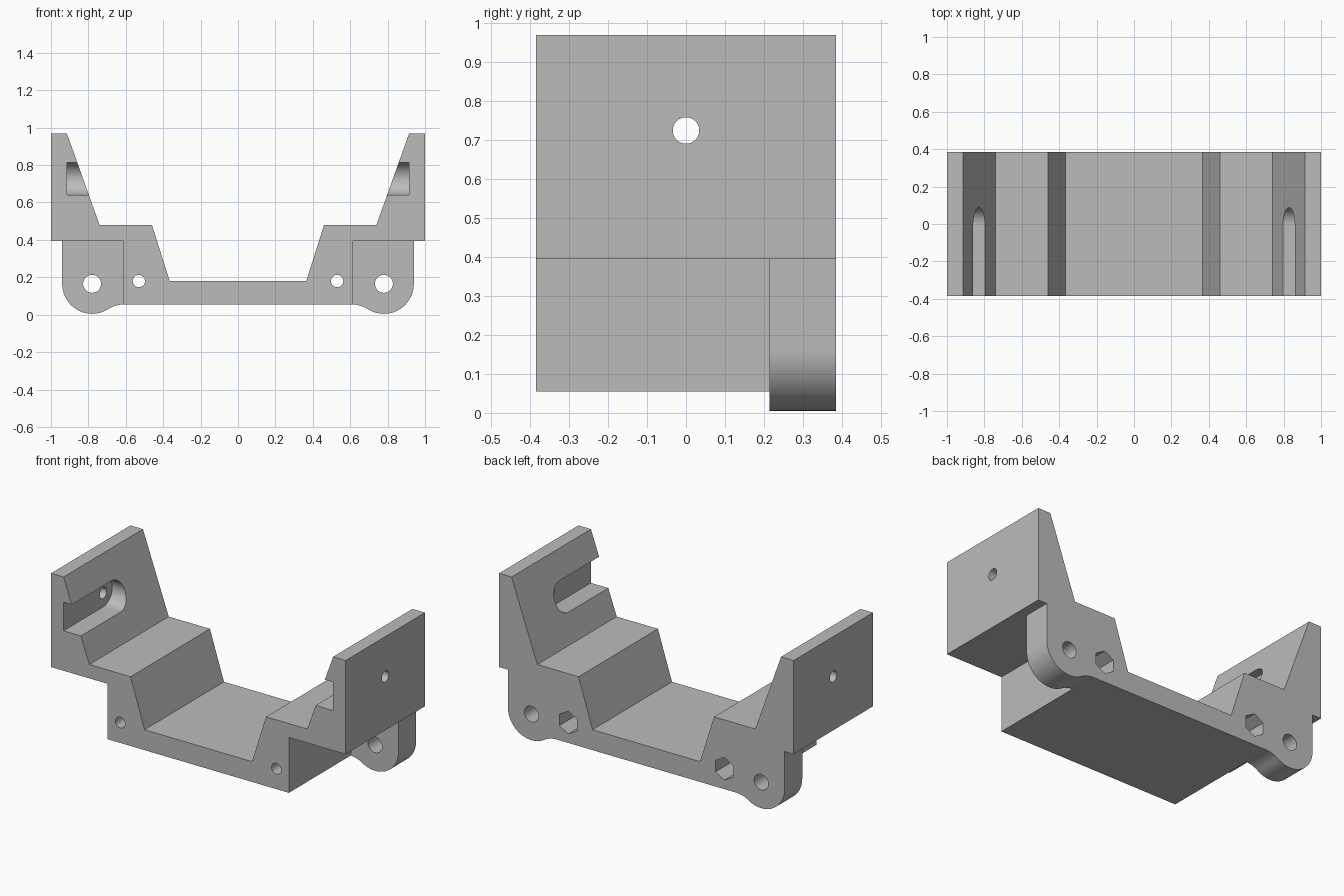
import bpy, bmesh, math

if "Cube" in bpy.data.objects:
    bpy.data.objects.remove(bpy.data.objects["Cube"])

Y0, Y1, EAR_Y = -0.385, 0.385, 0.215

grey = bpy.data.materials.new("light grey")
grey.diffuse_color = (0.5, 0.5, 0.5, 1)
grey.use_nodes = True
grey.node_tree.nodes["Principled BSDF"].inputs["Base Color"].default_value = grey.diffuse_color


def prism(name, points, a, b, axis="y"):
    """Extrude a closed 2D outline from a to b along y (points are x,z) or x (points are y,z)."""
    def place(p, t):
        return (p[0], t, p[1]) if axis == "y" else (t, p[0], p[1])
    bm = bmesh.new()
    near = [bm.verts.new(place(p, a)) for p in points]
    far = [bm.verts.new(place(p, b)) for p in points]
    bm.faces.new(near)
    bm.faces.new(far[::-1])
    n = len(points)
    for i in range(n):
        j = (i + 1) % n
        bm.faces.new((near[j], near[i], far[i], far[j]))
    bmesh.ops.recalc_face_normals(bm, faces=bm.faces)
    mesh = bpy.data.meshes.new(name)
    bm.to_mesh(mesh)
    bm.free()
    mesh.materials.append(grey)
    ob = bpy.data.objects.new(name, mesh)
    bpy.context.collection.objects.link(ob)
    return ob


def arc(cx, cz, r, start, end, n):
    angles = [math.radians(start + (end - start) * i / n) for i in range(n + 1)]
    return [(cx + r * math.cos(t), cz + r * math.sin(t)) for t in angles]


def circle(cx, cz, r, n=32, turn=0):
    return arc(cx, cz, r, turn, turn + 360, n)[:-1]


def combine(target, tool, operation):
    mod = target.modifiers.new(operation.lower(), "BOOLEAN")
    mod.operation, mod.solver, mod.object = operation, "EXACT", tool
    bpy.context.view_layer.objects.active = target
    bpy.ops.object.modifier_apply(modifier=mod.name)
    bpy.data.objects.remove(tool)


# Cradle body: stepped symmetrical profile
half = [(0.365, 0.18), (0.46, 0.48), (0.74, 0.48), (0.915, 0.97),
        (1, 0.97), (1, 0.395), (0.615, 0.395), (0.615, 0.055)]
body = prism("cradle_body", half + [(-x, z) for x, z in half[::-1]], Y0, Y1)

# Rounded rear mounting ears, blended into the underside by a concave fillet
R, CX, CZ, BASE = 0.16, 0.78, 0.165, 0.055
fz = BASE - R
fx = CX - math.sqrt((2 * R) ** 2 - (CZ - fz) ** 2)
touch = math.degrees(math.atan2(CZ - fz, CX - fx))
ear = [(0.55, 0.42), (CX + R, 0.42)]
ear += arc(CX, CZ, R, 0, touch - 180, 28)
ear += arc(fx, fz, R, touch, 90, 10)[1:]
ear += [(0.55, 0.08)]
for s in (-1, 1):
    combine(body, prism("ear", [(s * x, z) for x, z in ear], EAR_Y, Y1), "UNION")

# Holes and pockets on both sides
slot = [(Y0 - 0.1, 0.64)] + arc(0, 0.7275, 0.0875, -90, 90, 24) + [(Y0 - 0.1, 0.815)]
for s in (-1, 1):
    cutters = [
        prism("ear_hole", circle(s * CX, CZ, 0.048), 0.1, 0.5),
        prism("bolt_hole", circle(s * 0.53, 0.18, 0.033), -0.5, 0.5),
        prism("nut_pocket", circle(s * 0.53, 0.18, 0.07, 6, 90), 0.22, 0.5),
        prism("side_slot", slot, s * 0.915, s * 0.6, "x"),
        prism("side_hole", circle(0, 0.725, 0.034), s * 0.85, s * 1.1, "x"),
    ]
    for c in cutters:
        combine(body, c, "DIFFERENCE")

# Smooth the curved walls, keep real edges sharp
for o in bpy.context.selected_objects:
    o.select_set(False)
body.select_set(True)
bpy.context.view_layer.objects.active = body
bpy.ops.object.shade_smooth_by_angle(angle=math.radians(30))
